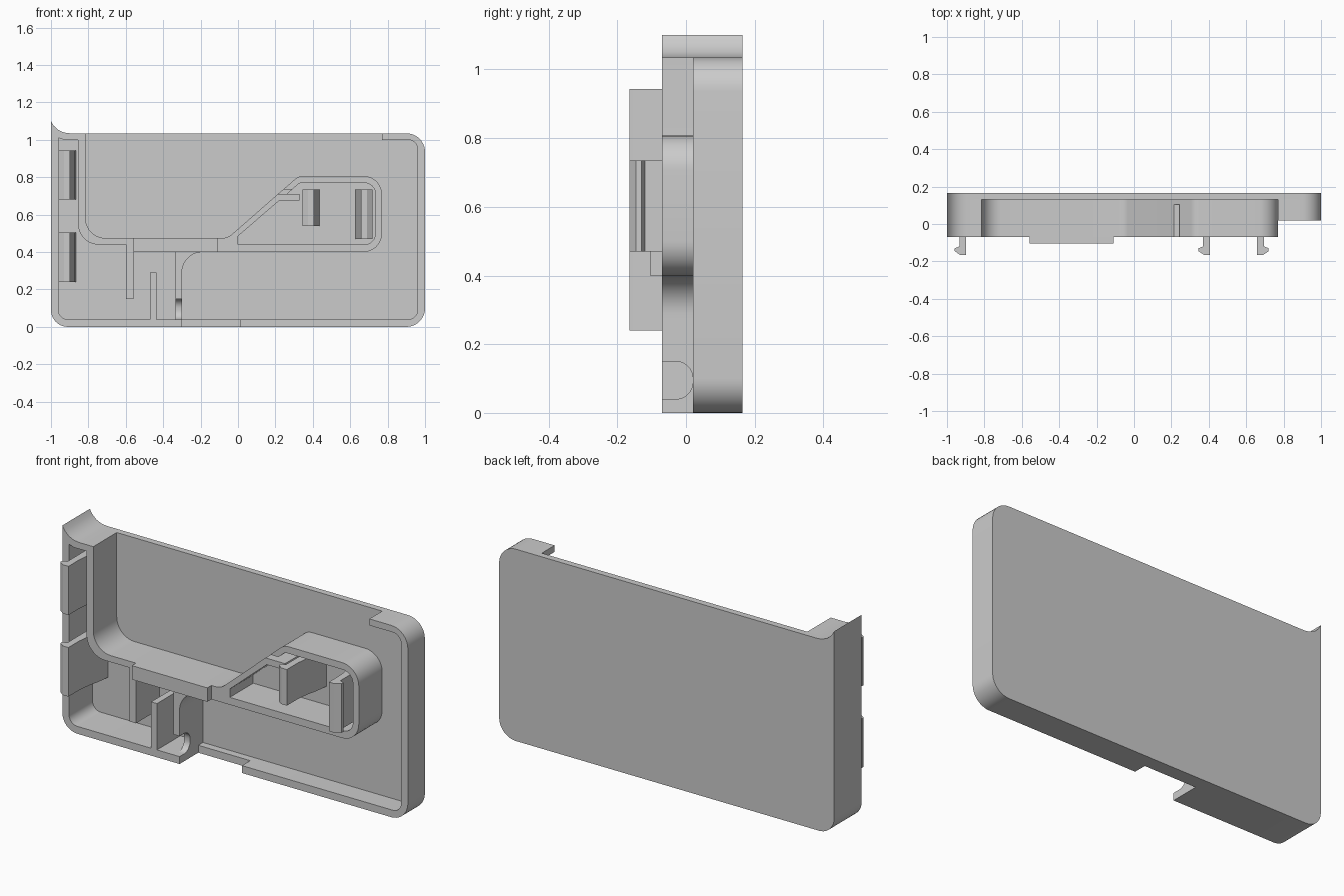
import bpy, bmesh, math
from mathutils import Vector

cube = bpy.data.objects.get("Cube")
if cube:
    bpy.data.objects.remove(cube, do_unlink=True)

GREY = (0.6, 0.6, 0.6, 1)
grey = bpy.data.materials.new("grey plastic")
grey.use_nodes = True
grey.diffuse_color = GREY
grey.node_tree.nodes["Principled BSDF"].inputs["Base Color"].default_value = GREY

FRONT, FLOOR, BACK, LOW_RIM = -0.07, 0.13, 0.165, 0.02
TOP = 1.035


def rounded(points, steps=10):
    """Outline with an arc at every point that has a third value, its radius."""
    out = []
    for i, p in enumerate(points):
        c = Vector(p[:2])
        if len(p) == 2:
            out.append(c)
            continue
        a = (Vector(points[i - 1][:2]) - c).normalized()
        b = (Vector(points[(i + 1) % len(points)][:2]) - c).normalized()
        half = a.angle(b) / 2
        centre = c + (a + b).normalized() * (p[2] / math.sin(half))
        start = c + a * (p[2] / math.tan(half)) - centre
        end = c + b * (p[2] / math.tan(half)) - centre
        sweep = start.angle(end)
        for k in range(steps + 1):
            t = k / steps
            v = start * math.sin((1 - t) * sweep) + end * math.sin(t * sweep)
            out.append(centre + v / math.sin(sweep))
    return out


def prism(name, points, lo, hi, axis="y"):
    """Extrude an outline along one axis."""
    place = {"x": lambda p, d: (d, p.x, p.y),
             "y": lambda p, d: (p.x, d, p.y),
             "z": lambda p, d: (p.x, p.y, d)}[axis]
    outline = rounded(points)
    bm = bmesh.new()
    a = [bm.verts.new(place(p, lo)) for p in outline]
    b = [bm.verts.new(place(p, hi)) for p in outline]
    bm.faces.new(a)
    bm.faces.new(b[::-1])
    for i in range(len(a)):
        bm.faces.new((a[i - 1], a[i], b[i], b[i - 1]))
    bmesh.ops.recalc_face_normals(bm, faces=bm.faces)
    mesh = bpy.data.meshes.new(name)
    bm.to_mesh(mesh)
    bm.free()
    mesh.materials.append(grey)
    ob = bpy.data.objects.new(name, mesh)
    bpy.context.collection.objects.link(ob)
    bpy.ops.object.select_all(action="DESELECT")
    ob.select_set(True)
    bpy.context.view_layer.objects.active = ob
    bpy.ops.object.shade_smooth_by_angle(angle=math.radians(30))
    return ob


def box(name, x0, x1, z0, z1, y0, y1):
    return prism(name, [(x0, z0), (x1, z0), (x1, z1), (x0, z1)], y0, y1)


# Back plate, with the flared upper corner
flare = [(-1, 1.1), (-0.985, 1.075), (-0.96, 1.052), (-0.93, 1.039), (-0.9, TOP)]
prism("back_plate", [(1, TOP, 0.1), (1, 0, 0.1), (-1, 0, 0.09)] + flare, FLOOR, BACK)

# Outer walls: tall on one side, low on the other
prism("tall_outer_wall", [(-0.3, 0), (-1, 0, 0.09)] + flare +
      [(-0.855, TOP), (-0.855, 1.0), (-0.93, 1.0), (-0.96, 1.01),
       (-0.96, 0.04, 0.05), (-0.3, 0.04)], FRONT, FLOOR)
prism("low_outer_wall", [(0.01, 0), (1, 0, 0.1), (1, TOP, 0.1), (0.77, TOP),
      (0.77, 1.0), (0.96, 1.0, 0.05), (0.96, 0.04, 0.05), (0.01, 0.04)],
      LOW_RIM, FLOOR)
box("opening_lip", -0.3, 0.01, 0, 0.04, 0.09, FLOOR)

# Dividing wall: pocket edge, slotted compartment, and hanging rib
prism("dividing_wall", [
    (-0.855, TOP), (-0.815, TOP), (-0.815, 0.475, 0.105), (-0.055, 0.475, 0.08),
    (0.213, 0.71), (0.33, 0.71), (0.33, 0.675), (0.22, 0.675), (0, 0.485), (0, 0.44),
    (0.735, 0.44, 0.06), (0.735, 0.77, 0.06), (0.33, 0.77, 0.03), (0.29, 0.735),
    (0.242, 0.735), (0.325, 0.807, 0.07), (0.77, 0.807, 0.1), (0.77, 0.4, 0.1),
    (-0.3, 0.4, 0.11), (-0.3, 0.27), (-0.335, 0.27), (-0.335, 0.4), (-0.56, 0.4),
    (-0.56, 0.15), (-0.6, 0.15), (-0.6, 0.44), (-0.855, 0.44, 0.11)], FRONT, FLOOR)
prism("slot_floor", [(0.213, 0.71), (0.262, 0.71), (0.29, 0.735), (0.242, 0.735)],
      0.105, FLOOR)
box("raised_block", -0.56, -0.11, 0.4, 0.475, -0.105, FRONT)
box("standing_rib", -0.47, -0.435, 0.03, 0.29, FRONT, FLOOR)

# Upright wall with a rounded cable notch
prism("notched_wall", [(FRONT, 0.27), (FRONT, 0.15), (LOW_RIM, 0.15, 0.05),
      (LOW_RIM, 0.04, 0.05), (FRONT, 0.04), (FRONT, 0.03), (FLOOR, 0.03),
      (FLOOR, 0.27)], -0.335, -0.3, "x")

# Snap clips: stem with a widened foot and a hooked tip
hook = [(-0.03, FLOOR), (-0.022, 0.06), (-0.008, 0), (0, FRONT), (0, -0.165),
        (0.033, -0.165), (0.062, -0.145), (0.062, -0.13), (0.037, -0.12), (0.037, FLOOR)]
for name, x, side, z0, z1 in [("upper_side_clip", -0.897, -1, 0.68, 0.943),
                              ("lower_side_clip", -0.897, -1, 0.24, 0.505),
                              ("inner_clip", 0.407, -1, 0.54, 0.735),
                              ("end_clip", 0.658, 1, 0.47, 0.735)]:
    prism(name, [(x + side * u, y) for u, y in hook], z0, z1, "z")
